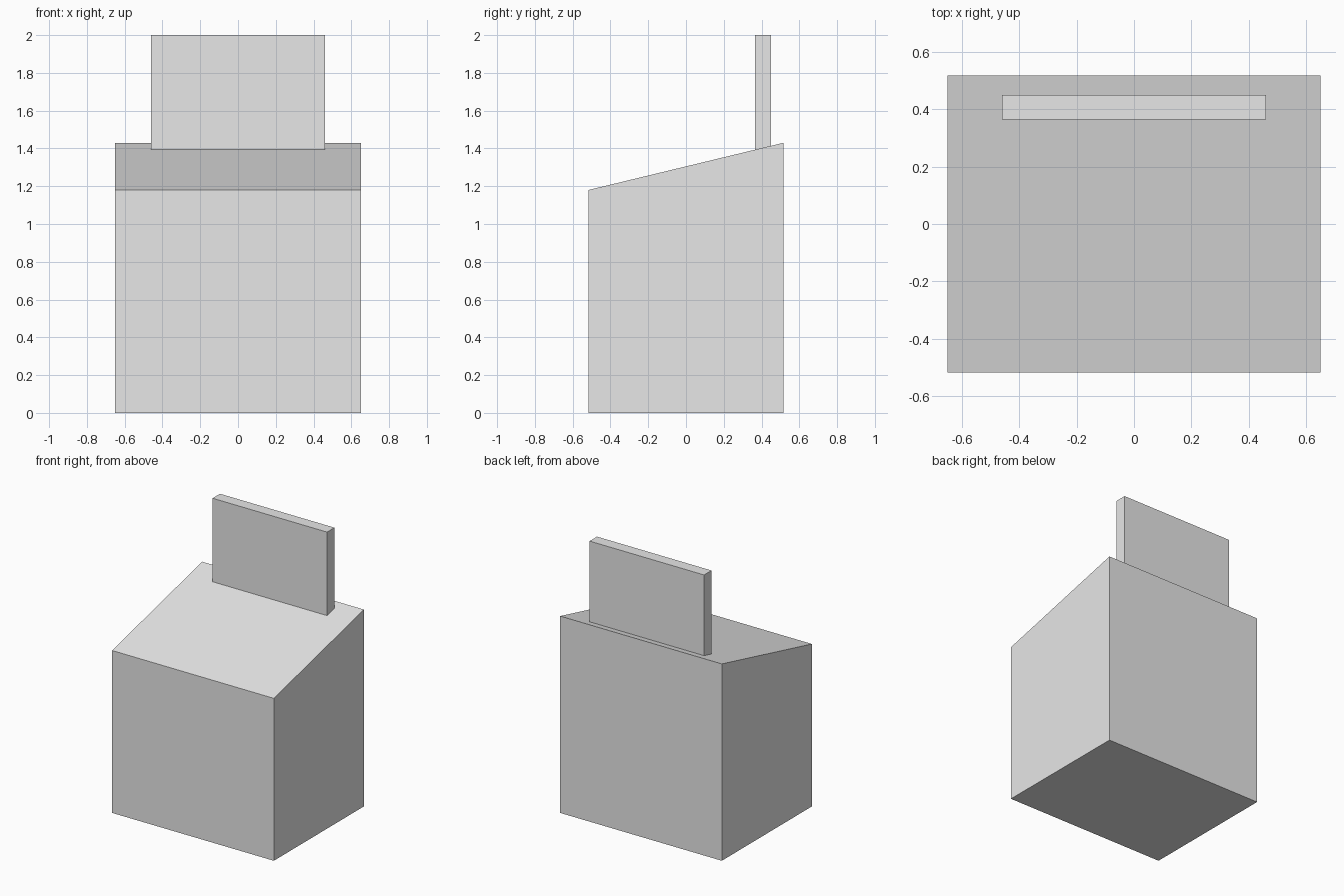
import bpy

cube = bpy.data.objects.get("Cube")
if cube:
    bpy.data.objects.remove(cube, do_unlink=True)

# One plain grey for everything
grey = bpy.data.materials.new("light_grey")
grey.use_nodes = True
grey.diffuse_color = (0.8, 0.8, 0.8, 1)
grey.node_tree.nodes["Principled BSDF"].inputs["Base Color"].default_value = (0.8, 0.8, 0.8, 1)


def box(name, x, y0, y1, z0, z1):
    """Box spanning -x..x, y0..y1 and z0..z1."""
    bpy.ops.mesh.primitive_cube_add(size=1)
    ob = bpy.context.object
    ob.name = ob.data.name = name
    for v in ob.data.vertices:
        v.co.x *= 2 * x
        v.co.y = y1 if v.co.y > 0 else y0
        v.co.z = z1 if v.co.z > 0 else z0
    ob.data.materials.append(grey)
    return ob


FRONT_TOP, BACK_TOP, DEPTH = 1.18, 1.43, 0.517


def slope(y):
    return FRONT_TOP + (BACK_TOP - FRONT_TOP) * (y + DEPTH) / (2 * DEPTH)


# Cabinet body with a top that rises towards the back
body = box("cabinet_body", 0.65, -DEPTH, DEPTH, 0, 1)
for v in body.data.vertices:
    if v.co.z > 0.5:
        v.co.z = slope(v.co.y)

# Upright panel standing on the sloping top
panel = box("upright_panel", 0.46, 0.365, 0.45, 1, 2)
for v in panel.data.vertices:
    if v.co.z < 1.5:
        v.co.z = slope(0.365) - 0.003
